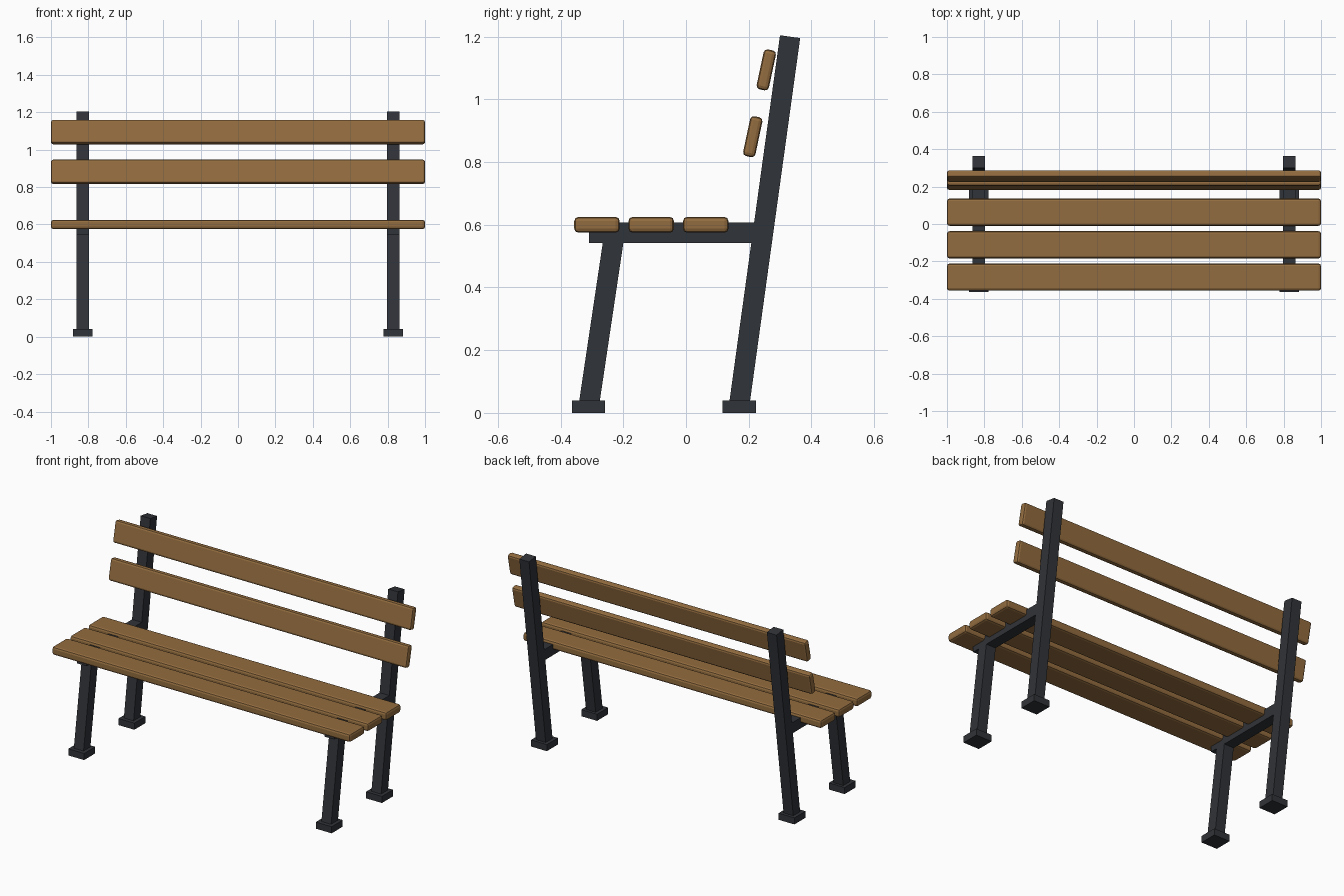
import bpy
from math import atan2, hypot, radians

if "Cube" in bpy.data.objects:
    bpy.data.objects.remove(bpy.data.objects["Cube"])


def material(name, color):
    m = bpy.data.materials.new(name)
    m.diffuse_color = color
    m.use_nodes = True
    m.node_tree.nodes["Principled BSDF"].inputs["Base Color"].default_value = m.diffuse_color
    return m


WOOD = material("wood", (0.29, 0.15, 0.05, 1))
METAL = material("dark_metal", (0.03, 0.033, 0.04, 1))


def box(name, center, size, mat, tilt=0.0, bevel=0.0):
    # tilt leans the top of the box towards +y
    bpy.ops.mesh.primitive_cube_add(size=1, location=center, rotation=(-tilt, 0, 0))
    ob = bpy.context.object
    ob.name = name
    ob.scale = size
    bpy.ops.object.transform_apply(location=False, rotation=False, scale=True)
    ob.data.materials.append(mat)
    if bevel:
        mod = ob.modifiers.new("bevel", "BEVEL")
        mod.width = bevel
        mod.segments = 2
    return ob


def beam(name, x, start, end, width, mat):
    # square bar between two (y, z) points
    dy, dz = end[0] - start[0], end[1] - start[1]
    center = (x, (start[0] + end[0]) / 2, (start[1] + end[1]) / 2)
    box(name, center, (width, width, hypot(dy, dz)), mat, atan2(dy, dz))


# Seat slats
for i, y in enumerate((-0.284, -0.111, 0.063)):
    box(f"seat_slat_{i + 1}", (0, y, 0.6), (2, 0.145, 0.05), WOOD, 0, 0.013)

# Backrest slats
for i, (y, z) in enumerate(((0.213, 0.881), (0.256, 1.094))):
    box(f"back_slat_{i + 1}", (0, y, z), (2, 0.04, 0.13), WOOD, radians(12), 0.012)

# Frames on both sides
for side, x in (("left", -0.83), ("right", 0.83)):
    beam(f"back_post_{side}", x, (0.169, 0.02), (0.332, 1.2), 0.065, METAL)
    beam(f"front_leg_{side}", x, (-0.3105, 0.02), (-0.227, 0.58), 0.065, METAL)
    box(f"seat_rail_{side}", (x, -0.03, 0.575), (0.065, 0.56, 0.065), METAL)
    for part, y in (("front", -0.311), ("back", 0.17)):
        box(f"{part}_foot_{side}", (x, y, 0.02), (0.106, 0.106, 0.04), METAL)
